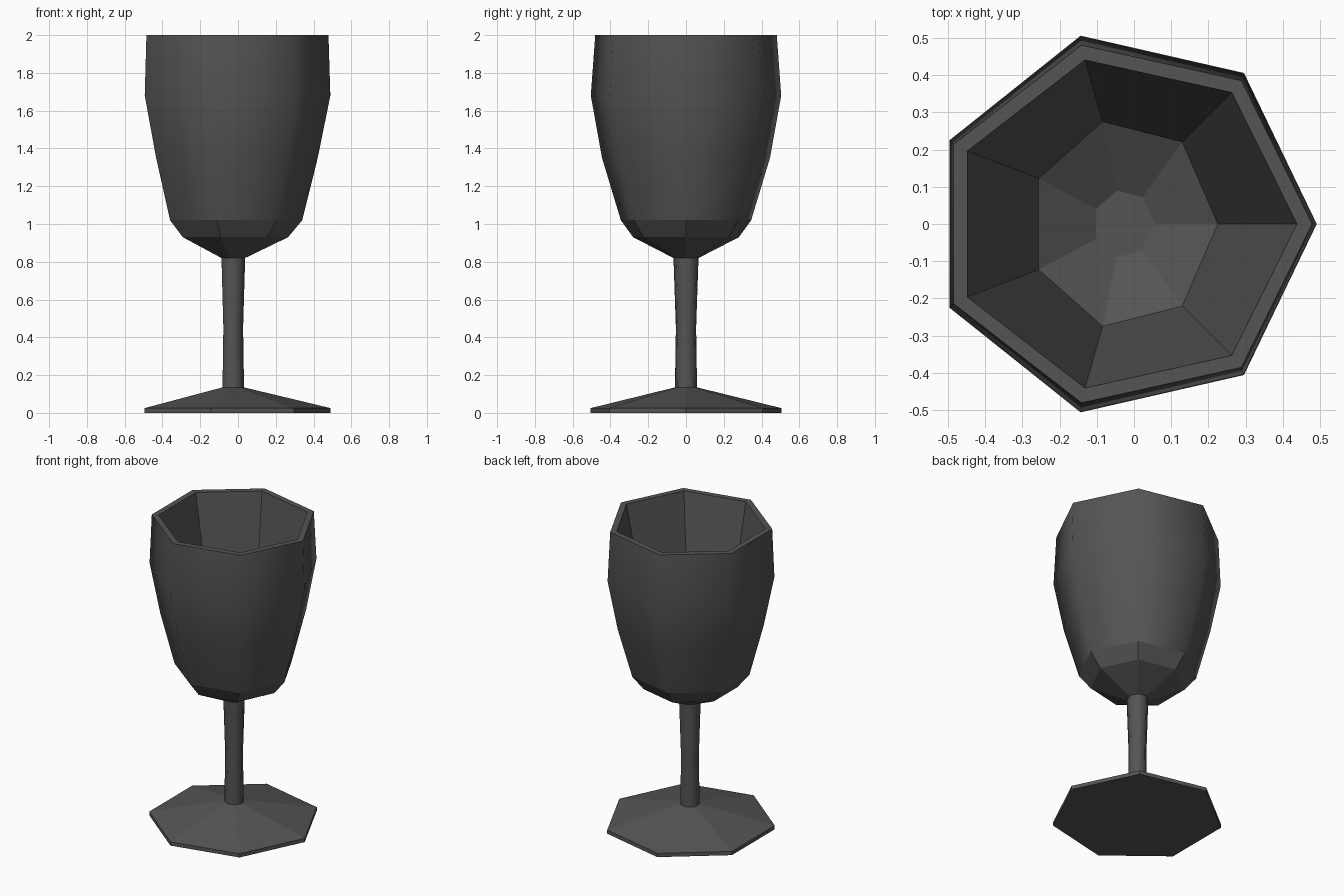
import bpy, bmesh, math

if "Cube" in bpy.data.objects:
    bpy.data.objects.remove(bpy.data.objects["Cube"])

SIDES = 7
# the heptagon points along +x, so its centre is shifted to centre the bounds
CX = -0.028

# Dark grey for all parts
dark = bpy.data.materials.new("dark_grey")
dark.diffuse_color = (0.09, 0.09, 0.09, 1)
dark.use_nodes = True
dark.node_tree.nodes["Principled BSDF"].inputs["Base Color"].default_value = dark.diffuse_color


def lathe(name, rings, smooth=(), cap_start=False, cap_end=False):
    """Seven-sided lathe from (x radius, y radius, z) rings; smooth = band indices."""
    bm = bmesh.new()
    loops = []
    for rx, ry, z in rings:
        loops.append([bm.verts.new((CX + rx * math.cos(i * math.tau / SIDES),
                                    ry * math.sin(i * math.tau / SIDES), z))
                      for i in range(SIDES)])
    for band in range(len(loops) - 1):
        a, b = loops[band], loops[band + 1]
        for i in range(SIDES):
            j = (i + 1) % SIDES
            face = bm.faces.new((a[i], a[j], b[j], b[i]))
            face.smooth = band in smooth
    if cap_start:
        bm.faces.new(loops[0][::-1])
    if cap_end:
        bm.faces.new(loops[-1])
    mesh = bpy.data.meshes.new(name)
    bm.to_mesh(mesh)
    bm.free()
    mesh.materials.append(dark)
    obj = bpy.data.objects.new(name, mesh)
    bpy.context.collection.objects.link(obj)
    return obj


# Foot: thin rim and shallow cone
lathe("foot", [(0.519, 0.519, 0), (0.519, 0.519, 0.025), (0.06, 0.06, 0.135)],
      cap_start=True)

# Stem: slightly waisted, smooth shaded
lathe("stem", [(0.06, 0.06, 0.135), (0.055, 0.055, 0.45), (0.066, 0.068, 0.82)],
      smooth=(0, 1))

# Bowl: outside going up, over the rim, then down the inside to the floor
lathe("bowl", [
    (0.066, 0.068, 0.82), (0.293, 0.287, 0.93), (0.368, 0.354, 1.02),
    (0.45, 0.456, 1.35), (0.517, 0.517, 1.68), (0.507, 0.493, 2.0),
    (0.466, 0.452, 2.0), (0.253, 0.282, 0.98), (0.082, 0.092, 0.885)],
    smooth=(2, 3, 4), cap_end=True)
